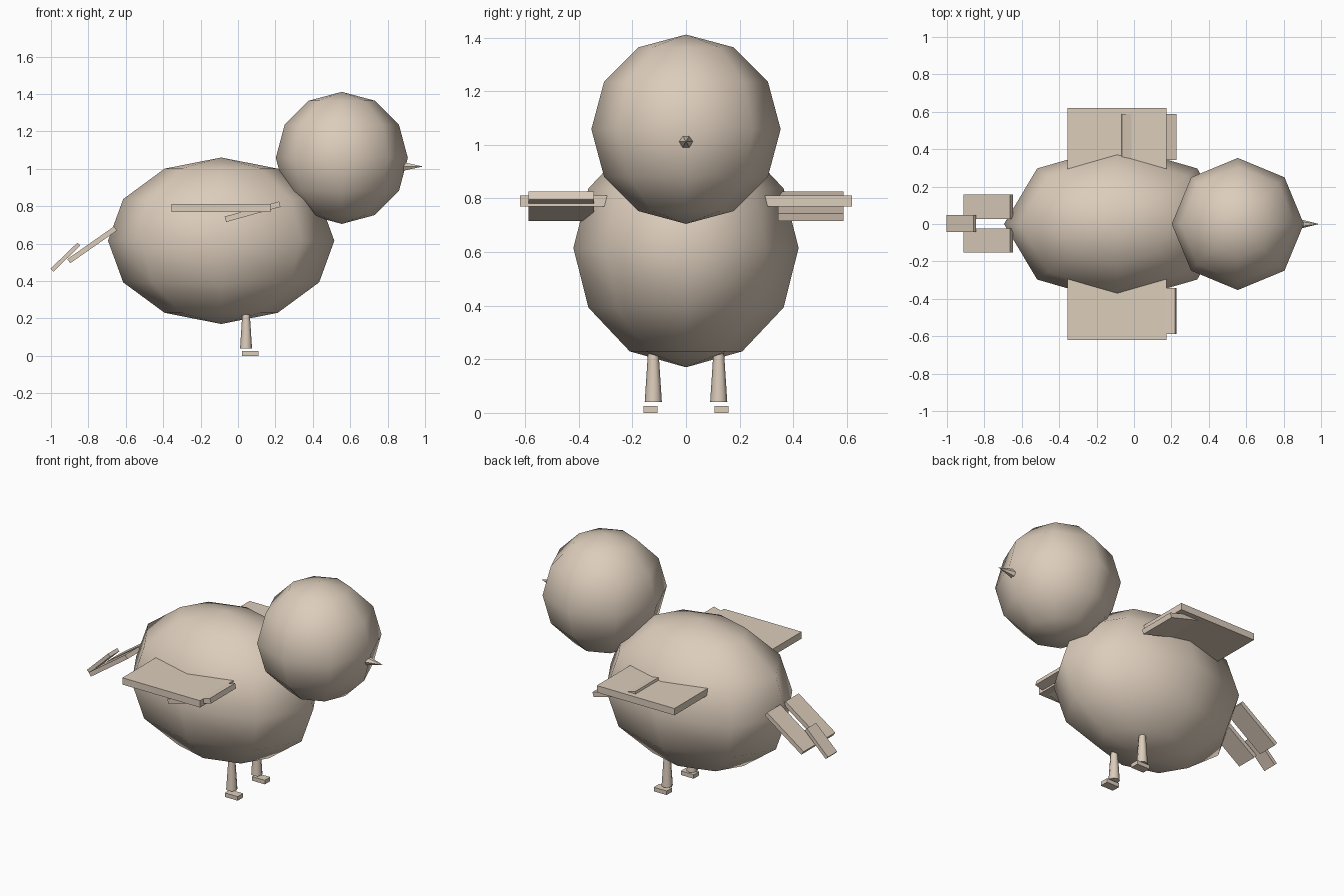
import bpy
from math import radians

if "Cube" in bpy.data.objects:
    bpy.data.objects.remove(bpy.data.objects["Cube"])

tan = bpy.data.materials.new("tan")
tan.diffuse_color = (0.72, 0.61, 0.50, 1)
tan.use_nodes = True
tan.node_tree.nodes["Principled BSDF"].inputs["Base Color"].default_value = tan.diffuse_color


def finish(name, smooth=False):
    ob = bpy.context.object
    ob.name = name
    ob.data.materials.append(tan)
    if smooth:
        bpy.ops.object.shade_smooth()
    return ob


def ball(name, loc, radii):
    bpy.ops.mesh.primitive_uv_sphere_add(segments=8, ring_count=6, radius=1, location=loc)
    bpy.context.object.scale = radii
    bpy.ops.object.transform_apply(location=False, rotation=False, scale=True)
    return finish(name, True)


def plate(name, loc, size, tilt=0):
    # tilt > 0 raises the +x end
    bpy.ops.mesh.primitive_cube_add(size=1, location=loc, rotation=(0, -radians(tilt), 0))
    bpy.context.object.scale = size
    return finish(name)


def cone(name, loc, r1, r2, depth, sides, rot=(0, 0, 0)):
    bpy.ops.mesh.primitive_cone_add(vertices=sides, radius1=r1, radius2=r2, depth=depth,
                                    location=loc, rotation=rot)
    ob = finish(name)
    bpy.ops.object.shade_smooth_by_angle(angle=radians(50))
    return ob


# Body and head
ball("body", (-0.09, 0, 0.615), (0.605, 0.42, 0.445))
ball("head", (0.555, 0, 1.058), (0.353, 0.353, 0.353))

# Beak
cone("beak", (0.935, 0, 1.012), 0.027, 0, 0.11, 6, (0, radians(90), 0))

for side, s in (("right", -1), ("left", 1)):
    # Wing slab with a feather plate, tilted opposite ways on the two sides
    plate(f"{side}_wing", (-0.09, s * 0.45, 0.79), (0.53, 0.34, 0.042))
    plate(f"{side}_wing_feather", (0.078, s * 0.465, 0.77), (0.302, 0.245, 0.03), -s * 15.5)
    # Leg and foot
    cone(f"{side}_leg", (0.043, s * 0.122, 0.14), 0.032, 0.019, 0.20, 8)
    plate(f"{side}_foot", (0.065, s * 0.132, 0.0125), (0.088, 0.053, 0.025))
    # Outer tail feather
    plate(f"{side}_tail_feather", (-0.78, s * 0.09 + 0.002, 0.593), (0.305, 0.13, 0.027), 35)

# Middle tail feather
plate("middle_tail_feather", (-0.923, 0.003, 0.527), (0.20, 0.09, 0.022), 44)
